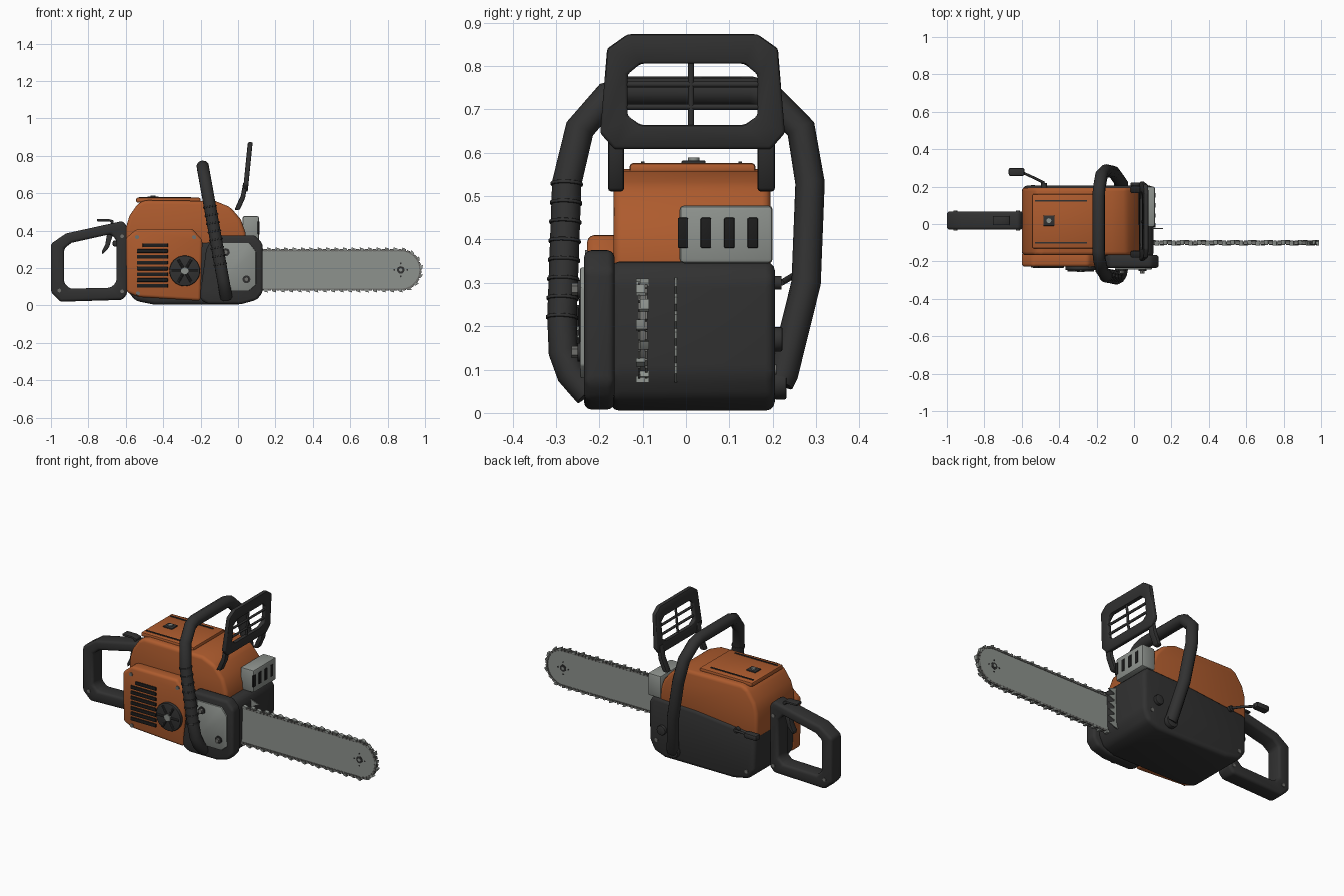
import bpy, bmesh, math
from mathutils import Vector, Matrix

if "Cube" in bpy.data.objects:
    bpy.data.objects.remove(bpy.data.objects["Cube"])


def material(name, rgb):
    m = bpy.data.materials.new(name)
    m.diffuse_color = (*rgb, 1)
    m.use_nodes = True
    m.node_tree.nodes["Principled BSDF"].inputs["Base Color"].default_value = m.diffuse_color
    return m


ORANGE = material("orange_plastic", (0.42, 0.105, 0.027))
DARK = material("dark_plastic", (0.031, 0.031, 0.031))
BLACK = material("black_recess", (0.012, 0.012, 0.012))
GREY = material("light_metal", (0.27, 0.29, 0.27))
STEEL = material("chain_steel", (0.16, 0.16, 0.15))


def finish(name, bm, mat, bevel=0.0, segs=2):
    bmesh.ops.recalc_face_normals(bm, faces=bm.faces[:])
    if bevel:
        edges = [e for e in bm.edges if e.calc_face_angle(0) > math.radians(25)]
        bmesh.ops.bevel(bm, geom=edges, offset=bevel, segments=segs, profile=0.5,
                        affect='EDGES', clamp_overlap=True)
    me = bpy.data.meshes.new(name)
    bm.to_mesh(me)
    bm.free()
    me.materials.append(mat)
    ob = bpy.data.objects.new(name, me)
    bpy.context.collection.objects.link(ob)
    bpy.ops.object.select_all(action='DESELECT')
    ob.select_set(True)
    bpy.context.view_layer.objects.active = ob
    bpy.ops.object.shade_smooth_by_angle(angle=math.radians(38))
    return ob


PLACE = {'x': lambda a, b, c: (c, a, b), 'y': lambda a, b, c: (a, c, b), 'z': lambda a, b, c: (a, b, c)}


def add_prism(bm, axis, pts, lo, hi, hole=None, mat=None):
    """Extrude a 2D outline along an axis; hole has as many points as pts."""
    n = len(pts)
    loops = []
    for outline in ([pts, hole] if hole else [pts]):
        for c in (lo, hi):
            row = [Vector(PLACE[axis](a, b, c)) for a, b in outline]
            loops.append([bm.verts.new(mat @ v if mat else v) for v in row])
    pairs = [(0, 1)] + ([(2, 3), (0, 2), (1, 3)] if hole else [])
    for p, q in pairs:
        for i in range(n):
            j = (i + 1) % n
            bm.faces.new((loops[p][i], loops[p][j], loops[q][j], loops[q][i]))
    if not hole:
        bm.faces.new(loops[0])
        bm.faces.new(loops[1])


def prism(name, axis, pts, lo, hi, mat, bevel=0.0, segs=2, hole=None):
    bm = bmesh.new()
    add_prism(bm, axis, pts, lo, hi, hole)
    return finish(name, bm, mat, bevel, segs)


def box(name, x, y, z, mat, bevel=0.0):
    return prism(name, 'z', [(x[0], y[0]), (x[1], y[0]), (x[1], y[1]), (x[0], y[1])], z[0], z[1], mat, bevel)


def cyl(name, centre, direction, r, length, mat, sides=20, bevel=0.0):
    bm = bmesh.new()
    rot = Vector(direction).to_track_quat('Z', 'Y').to_matrix().to_4x4()
    bmesh.ops.create_cone(bm, cap_ends=True, segments=sides, radius1=r, radius2=r, depth=length,
                          matrix=Matrix.Translation(centre) @ rot)
    return finish(name, bm, mat, bevel)


def tube(name, pts, r, mat):
    cu = bpy.data.curves.new(name, 'CURVE')
    cu.dimensions = '3D'
    cu.bevel_depth, cu.bevel_resolution, cu.use_fill_caps = r, 3, True
    sp = cu.splines.new('POLY')
    sp.points.add(len(pts) - 1)
    for p, co in zip(sp.points, pts):
        p.co = (*co, 1)
    ob = bpy.data.objects.new(name, cu)
    bpy.context.collection.objects.link(ob)
    bpy.ops.object.select_all(action='DESELECT')
    ob.select_set(True)
    bpy.context.view_layer.objects.active = ob
    bpy.ops.object.convert(target='MESH')
    ob.data.materials.clear()
    ob.data.materials.append(mat)
    bpy.ops.object.shade_smooth_by_angle(angle=math.radians(38))


# Engine housing: dark lower shell, orange hood, lid
prism("lower_housing", 'y', [(-0.59, 0.08), (-0.55, 0.025), (-0.45, 0.005), (0.0, 0.005), (0.07, 0.03), (0.1, 0.09),
      (0.105, 0.31), (0.08, 0.35), (-0.2, 0.34), (-0.595, 0.3)], -0.175, 0.205, DARK, 0.022, 3)
prism("hood", 'y', [(-0.6, 0.27), (-0.598, 0.42), (-0.58, 0.48), (-0.535, 0.545), (-0.5, 0.563), (-0.12, 0.558),
      (-0.04, 0.525), (0.015, 0.46), (0.04, 0.39), (0.045, 0.3)], -0.167, 0.195, ORANGE, 0.025, 3)
box("top_lid", (-0.545, -0.2), (-0.13, 0.16), (0.55, 0.576), ORANGE, 0.008)
box("lid_latch", (-0.485, -0.425), (-0.01, 0.045), (0.57, 0.582), DARK, 0.003)
cyl("latch_screw", (-0.455, 0.018, 0.584), (0, 0, 1), 0.013, 0.01, GREY)
for y in (-0.1, 0.125):
    box("lid_rib", (-0.53, -0.25), (y - 0.004, y + 0.004), (0.57, 0.58), DARK)

# Starter cover with louvres and knob
prism("starter_cover", 'y', [(-0.595, 0.07), (-0.53, 0.045), (-0.2, 0.025), (-0.19, 0.35), (-0.245, 0.41),
      (-0.54, 0.41), (-0.6, 0.36)], -0.228, -0.15, ORANGE, 0.016, 3)
for i in range(8):
    z, s = 0.095 + 0.031 * i, 0.03 if i == 7 else 0
    box("louvre_slot", (-0.54 + s, -0.375), (-0.235, -0.225), (z, z + 0.02), BLACK, 0.003)
cyl("starter_knob", (-0.285, -0.235, 0.185), (0, 1, 0), 0.082, 0.024, DARK, 32, 0.006)
for k in range(6):
    a = k * math.pi / 3
    cyl("knob_spoke", (-0.285 + 0.045 * math.cos(a), -0.248, 0.185 + 0.045 * math.sin(a)),
        (math.cos(a), 0, math.sin(a)), 0.007, 0.05, DARK, 8)
cyl("knob_bolt", (-0.285, -0.25, 0.185), (0, 1, 0), 0.022, 0.014, GREY, 6)
for x, z in ((-0.54, 0.365), (-0.535, 0.065), (-0.235, 0.365)):
    cyl("cover_screw", (x, -0.229, z), (0, 1, 0), 0.011, 0.008, STEEL, 12)

# Clutch cover
prism("clutch_cover", 'y', [(-0.2, 0.03), (-0.16, 0.008), (0.02, 0.008), (0.1, 0.03), (0.132, 0.07), (0.132, 0.33),
      (0.09, 0.375), (-0.13, 0.375), (-0.17, 0.3), (-0.2, 0.08)], -0.235, -0.165, DARK, 0.016, 3)
prism("clutch_plate", 'y', [(-0.1, 0.335), (0.06, 0.335), (0.095, 0.29), (0.095, 0.11), (0.06, 0.08),
      (-0.05, 0.08), (-0.1, 0.12)], -0.244, -0.23, GREY, 0.004)
for x, z in ((-0.065, 0.285), (0.045, 0.14)):
    cyl("clutch_washer", (x, -0.246, z), (0, 1, 0), 0.021, 0.008, DARK)
    cyl("clutch_nut", (x, -0.254, z), (0, 1, 0), 0.014, 0.02, STEEL, 6)


# Guide bar and chain
CZ, TIP, BACK, CY = 0.19, 0.87, 0.0, -0.1


def stadium(r):
    arc = [(TIP + r * math.sin(a), CZ - r * math.cos(a)) for a in [math.pi * i / 20 for i in range(21)]]
    return [(BACK, CZ - r)] + arc + [(BACK, CZ + r)]


prism("guide_bar", 'y', stadium(0.1), CY - 0.007, CY + 0.007, GREY)
prism("chain_band", 'y', stadium(0.106), CY - 0.005, CY + 0.005, STEEL, hole=stadium(0.096))
cyl("nose_sprocket", (TIP, CY, CZ), (0, 1, 0), 0.02, 0.018, DARK)
cyl("nose_pin", (TIP, CY, CZ), (0, 1, 0), 0.009, 0.022, GREY, 12)
for k in range(4):
    a = k * math.pi / 2
    cyl("nose_rivet", (TIP + 0.035 * math.cos(a), CY, CZ + 0.035 * math.sin(a)), (0, 1, 0), 0.005, 0.017, DARK, 8)

links, teeth = bmesh.new(), bmesh.new()
R = 0.105
straight, arc = TIP - BACK, math.pi * R
count = 92
for i in range(count):
    s = (i + 0.5) * (2 * straight + arc) / count
    if s < straight:
        x, z, ang = BACK + s, CZ - R, 0
    elif s < straight + arc:
        ang = (s - straight) / R
        x, z = TIP + R * math.sin(ang), CZ - R * math.cos(ang)
    else:
        x, z, ang = TIP - (s - straight - arc), CZ + R, math.pi
    # local -z points outwards from the bar
    M = Matrix.Translation((x, CY, z)) @ Matrix.Rotation(-ang, 4, 'Y')
    side = 1 if i % 4 < 2 else -1
    for y in ((-0.011, -0.006), (0.006, 0.011)):
        add_prism(links, 'y', [(-0.009, -0.006), (0.009, -0.006), (0.009, 0.006), (-0.009, 0.006)], *y, mat=M)
    if i % 2 == 0:
        lo, hi = sorted((-0.006 * side, 0.015 * side))
        add_prism(teeth, 'y', [(-0.011, 0.0), (0.011, 0.0), (0.013, -0.015), (0.002, -0.013), (-0.009, -0.008)],
                  lo, hi, mat=M)
finish("chain_links", links, STEEL)
finish("chain_teeth", teeth, GREY)

# Bumper spikes
spikes = [(0.09, 0.07)]
for i in range(6):
    z = 0.075 + 0.04 * i
    spikes += [(0.115, z), (0.155, z + 0.016), (0.115, z + 0.032)]
prism("bumper_spikes", 'y', spikes + [(0.09, 0.315)], -0.027, -0.021, GREY)

# Muffler
box("muffler", (0.025, 0.112), (-0.015, 0.2), (0.345, 0.478), GREY, 0.01)
for y in (-0.007, 0.046, 0.1, 0.154):
    box("muffler_slot", (0.105, 0.115), (y - 0.012, y + 0.012), (0.38, 0.45), BLACK, 0.003)

# Rear handle, trigger, lockout
prism("rear_handle", 'y', [(-1.0, 0.07), (-0.95, 0.02), (-0.62, 0.03), (-0.592, 0.06), (-0.592, 0.42), (-0.615, 0.452),
      (-0.92, 0.385), (-1.0, 0.33)], -0.03, 0.068, DARK, 0.015, 3,
      hole=[(-0.93, 0.12), (-0.9, 0.09), (-0.68, 0.095), (-0.65, 0.125), (-0.65, 0.35), (-0.68, 0.382),
            (-0.89, 0.335), (-0.93, 0.305)])
prism("trigger", 'y', [(-0.665, 0.39), (-0.69, 0.31), (-0.725, 0.272), (-0.728, 0.29), (-0.71, 0.325), (-0.7, 0.385)],
      0.0, 0.038, DARK, 0.004)
prism("trigger_lockout", 'y', [(-0.755, 0.45), (-0.685, 0.45), (-0.665, 0.42), (-0.665, 0.455), (-0.69, 0.462),
      (-0.755, 0.462)], -0.005, 0.043, DARK, 0.003)
for x, z in ((-0.955, 0.08), (-0.62, 0.37), (-0.62, 0.075)):
    for y in (-0.031, 0.069):
        cyl("handle_screw", (x, y, z), (0, 1, 0), 0.01, 0.006, STEEL, 12)

# Wrap-around front handle
path = [(-0.225, 0.045), (-0.265, 0.09), (-0.283, 0.14), (-0.286, 0.22), (-0.275, 0.53), (-0.245, 0.655),
        (-0.18, 0.73), (-0.14, 0.742), (0.15, 0.742), (0.19, 0.73), (0.265, 0.655), (0.286, 0.53),
        (0.277, 0.3), (0.225, 0.09), (0.215, 0.07)]
lean = lambda z: -0.055 - 0.18 * z
tube("front_handle", [(lean(z), y, z) for y, z in path], 0.034, DARK)
for i in range(8):
    z = 0.22 + 0.044 * i
    cyl("grip_ring", (lean(z), -0.286 + 0.0355 * (z - 0.22), z), (-0.18, 0.0355, 1), 0.0375, 0.008, DARK, 20, 0.002)
cyl("handle_mount", (-0.07, 0.217, 0.068), (0, 1, 0), 0.037, 0.03, DARK, 20, 0.005)
cyl("mount_bolt", (-0.07, 0.238, 0.075), (0, 1, 0), 0.014, 0.014, GREY, 6)
cyl("side_boss", (0.01, 0.21, 0.17), (0, 1, 0), 0.028, 0.025, DARK, 20, 0.004)

# Hand guard with bars and arms
guard = [prism("hand_guard", 'x', [(-0.182, 0.84), (-0.135, 0.873), (0.165, 0.873), (0.212, 0.84), (0.228, 0.645),
         (0.195, 0.608), (-0.165, 0.608), (-0.198, 0.645)], 0.026, 0.052, DARK, 0.007, 2,
         hole=[(-0.135, 0.78), (-0.105, 0.805), (0.135, 0.805), (0.165, 0.78), (0.165, 0.685), (0.135, 0.664),
               (-0.105, 0.664), (-0.135, 0.685)]),
         cyl("guard_upright", (0.04, 0.012, 0.735), (0, 0, 1), 0.007, 0.15, DARK, 10)]
for z in (0.705, 0.757):
    guard.append(cyl("guard_crossbar", (0.04, 0.015, z), (0, 1, 0), 0.007, 0.31, DARK, 10))
for ob in guard:
    for v in ob.data.vertices:
        v.co.x += (v.co.z - 0.61) * 0.1
for lo, hi in ((-0.18, -0.143), (0.165, 0.205)):
    prism("guard_arm", 'y', [(-0.02, 0.51), (0.01, 0.512), (0.038, 0.575), (0.052, 0.66), (0.028, 0.66), (0.016, 0.59)],
          lo, hi, DARK, 0.007, 2)

# Choke lever on the far side
cyl("choke_pivot", (-0.48, 0.205, 0.3), (0, 1, 0), 0.016, 0.03, DARK, 16)
tube("choke_rod", [(-0.48, 0.22, 0.3), (-0.53, 0.245, 0.315), (-0.6, 0.277, 0.33)], 0.007, DARK)
box("choke_grip", (-0.67, -0.585), (0.257, 0.3), (0.315, 0.348), DARK, 0.01)
for x, z in ((-0.54, 0.07), (0.05, 0.1)):
    cyl("housing_screw", (x, 0.205, z), (0, 1, 0), 0.011, 0.008, STEEL, 12)
